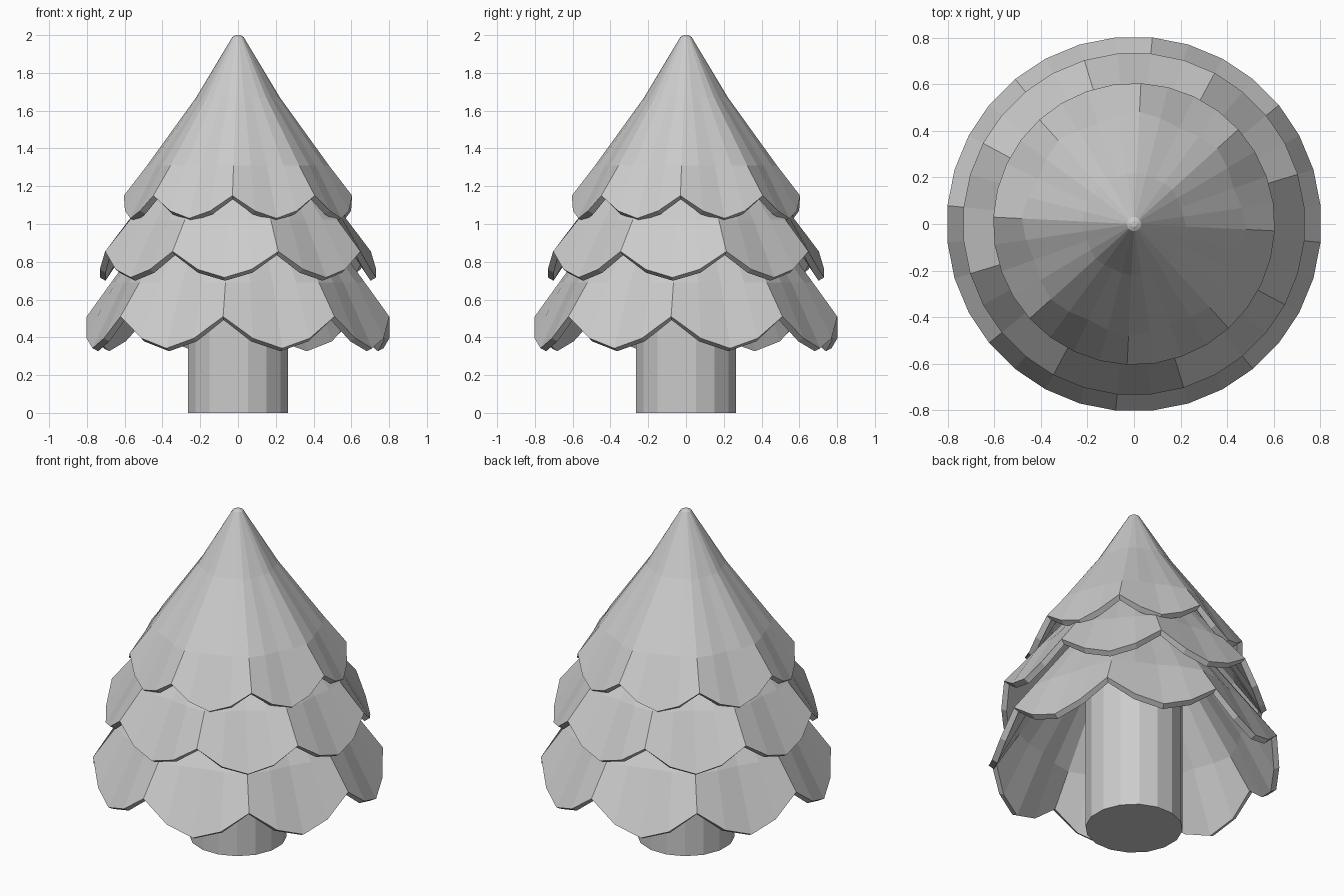
import bpy, bmesh
from math import cos, sin, radians, pi

if "Cube" in bpy.data.objects:
    bpy.data.objects.remove(bpy.data.objects["Cube"])

SEG = 32  # four facets for each of the eight scallops


def tier(name, rings, rim_r, rim_z, start_deg, cap=False):
    """Conical skirt: upper rings (ridge radius, mid radius, z), then a
    scalloped rim with thickness."""
    bm = bmesh.new()
    valley, side, tip = rim_z
    specs = [((a, (a + b) / 2, b, (a + b) / 2), (z,) * 4) for a, b, z in rings]
    specs.append(((rim_r,) * 4, (valley, side, tip, side)))
    loops = []
    for radii, heights in specs:
        loop = []
        for i in range(SEG):
            a = radians(start_deg) + 2 * pi * i / SEG
            r = radii[i % 4]
            loop.append(bm.verts.new((r * cos(a), r * sin(a), heights[i % 4])))
        loops.append(loop)
    for up, low in zip(loops, loops[1:]):
        for i in range(SEG):
            j = (i + 1) % SEG
            bm.faces.new((up[i], low[i], low[j], up[j]))
    if cap:
        bm.faces.new(loops[0])
    bm.normal_update()
    mesh = bpy.data.meshes.new(name)
    bm.to_mesh(mesh)
    bm.free()
    ob = bpy.data.objects.new(name, mesh)
    bpy.context.collection.objects.link(ob)
    mod = ob.modifiers.new("thickness", 'SOLIDIFY')
    mod.thickness = 0.035
    mod.offset = -1
    return ob


# Trunk
bpy.ops.mesh.primitive_cylinder_add(vertices=16, radius=0.27, depth=1.2,
                                    location=(0, 0, 0.6),
                                    rotation=(0, 0, pi / 16))
bpy.context.object.name = "trunk"

# Foliage, each tier turned so its scallops overlap the joints below
tier("lower_branches", [(0.26, 0.245, 1.26), (0.675, 0.632, 0.69)],
     0.805, (0.51, 0.395, 0.342), -95.625)
tier("middle_branches", [(0.25, 0.237, 1.45), (0.595, 0.56, 1.025)],
     0.735, (0.855, 0.76, 0.717), -118.125)
tier("top_branches",
     [(0.012, 0.012, 2.0), (0.03, 0.03, 1.99),
      (0.222, 0.212, 1.67), (0.482, 0.455, 1.31)],
     0.605, (1.15, 1.07, 1.03), -92.8, cap=True)
